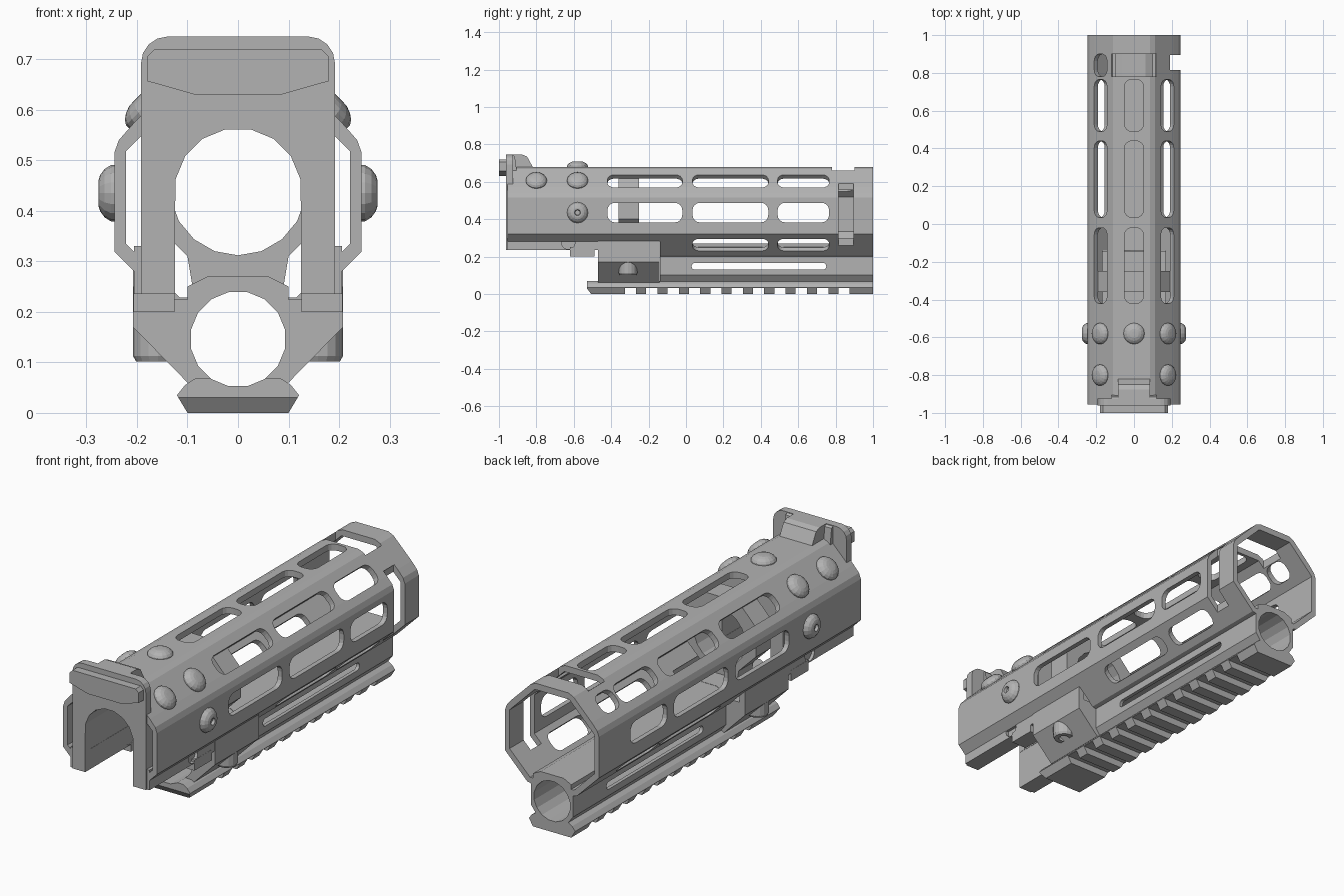
import bpy, bmesh, math
from mathutils import Vector, Matrix

if "Cube" in bpy.data.objects:
    bpy.data.objects.remove(bpy.data.objects["Cube"])

metal = bpy.data.materials.new("grey_metal")
metal.use_nodes = True
GREY = (0.45, 0.45, 0.45, 1)
metal.diffuse_color = GREY
metal.node_tree.nodes["Principled BSDF"].inputs["Base Color"].default_value = GREY


def finish(name, bm, matrix=None):
    if matrix:
        bm.transform(matrix)
    bmesh.ops.recalc_face_normals(bm, faces=bm.faces)
    mesh = bpy.data.meshes.new(name)
    bm.to_mesh(mesh)
    bm.free()
    mesh.materials.append(metal)
    ob = bpy.data.objects.new(name, mesh)
    bpy.context.collection.objects.link(ob)
    return ob


def prism(name, pts, lo, hi, matrix=None):
    """Extrude an (x, z) outline along y."""
    bm = bmesh.new()
    a = [bm.verts.new((x, lo, z)) for x, z in pts]
    b = [bm.verts.new((x, hi, z)) for x, z in pts]
    bm.faces.new(a)
    bm.faces.new(b[::-1])
    for i in range(len(a)):
        j = (i + 1) % len(a)
        bm.faces.new((a[i], b[i], b[j], a[j]))
    return finish(name, bm, matrix)


def mirrored(pts):
    """Complete a half outline across x = 0."""
    return pts + [(-x, z) for x, z in reversed(pts)]


def box(name, x, y, z):
    return prism(name, [(x[0], z[0]), (x[1], z[0]), (x[1], z[1]), (x[0], z[1])], *y)


def circle(r, n, cx=0, cz=0):
    return [(cx + r * math.cos(math.tau * (i + .5) / n),
             cz + r * math.sin(math.tau * (i + .5) / n)) for i in range(n)]


def rounded(w, h, r):
    """Rounded rectangle outline centred on the origin."""
    out = []
    for q, (sx, sz) in enumerate(((1, 1), (-1, 1), (-1, -1), (1, -1))):
        for k in range(5):
            t = math.pi / 2 * (q + k / 4)
            out.append((sx * (w / 2 - r) + r * math.cos(t), sz * (h / 2 - r) + r * math.sin(t)))
    return out


def facing(loc, normal):
    """Local z to the normal, local x along world y."""
    z = Vector(normal).normalized()
    x = Vector((0, 1, 0))
    m = Matrix((x, z.cross(x), z)).transposed().to_4x4()
    return Matrix.Translation(loc) @ m


def slot(loc, normal, length, width, depth=.04):
    """Rounded cutter through a wall plus a shallow rim."""
    m = facing(loc, normal) @ Matrix.Rotation(math.pi / 2, 4, 'X')
    r = width * .35
    return [prism("cutter", rounded(length, width, r), -.05, depth, m),
            prism("cutter", rounded(length + .02, width + .02, r + .01), -.05, .007, m)]


def cut(ob, cutters):
    for c in cutters:
        c.hide_render = True
        mod = ob.modifiers.new("cut", 'BOOLEAN')
        mod.object, mod.operation, mod.solver = c, 'DIFFERENCE', 'EXACT'
    dg = bpy.context.evaluated_depsgraph_get()
    mesh = bpy.data.meshes.new_from_object(ob.evaluated_get(dg))
    ob.modifiers.clear()
    ob.data = mesh
    for c in cutters:
        bpy.data.objects.remove(c)
    return ob


def lathe(name, profile, loc, normal, n=16):
    bm = bmesh.new()
    rings = [[bm.verts.new((r * math.cos(math.tau * i / n), r * math.sin(math.tau * i / n), h))
              for i in range(n)] for r, h in profile]
    for a, b in zip(rings, rings[1:]):
        for i in range(n):
            j = (i + 1) % n
            bm.faces.new((a[i], a[j], b[j], b[i]))
    bm.faces.new(rings[0])
    bm.faces.new(rings[-1])
    return finish(name, bm, facing(loc, normal))


# Handguard shell with the tube channel below it
outer = mirrored([(.085, .68), (.112, .668), (.208, .572), (.236, .54), (.245, .515), (.245, .32),
                  (.13, .205), (.11, .2), (.11, .1), (.08, .06)])
inner = mirrored([(.09, .65), (.222, .518), (.222, .335), (.115, .228), (.1, .228),
                  (.1, .25), (.06, .27)])
shell = prism("handguard_shell", outer, -.955, 1)
cuts = [prism("cutter", inner, -1.1, 1.1),
        box("cutter", (-.3, .3), (-1.1, -.14), (-.1, .28)),
        prism("cutter", circle(.095, 16, 0, .146), -.3, 1.1)]

# Accessory slots on the eight walls
for lo, hi in ((-.41, -.03), (.045, .43), (.5, .755)):
    mid, length = (lo + hi) / 2, hi - lo
    cuts += slot((0, mid, .68), (0, 0, 1), length, .08)
    for s in (-1, 1):
        cuts += slot((s * .177, mid, .603), (s, 0, 1), length, .076)
        cuts += slot((s * .245, mid, .435), (s, 0, 0), length, .085)
        if lo > 0:
            cuts += slot((s * .1875, mid, .2625), (s, 0, -1), length, .072)

# Openings near the rear end and long grooves on the channel
cuts += [box("cutter", (-.12, .12), (.78, .9), (.6, .75)),
         box("cutter", (.185, .3), (.815, .895), (.255, .59))]
cuts += slot((-.177, .84, .603), (-1, 0, 1), .1, .076)
for s in (-1, 1):
    m = facing((s * .11, .39, .148), (s, 0, 0)) @ Matrix.Rotation(math.pi / 2, 4, 'X')
    cuts.append(prism("cutter", rounded(.72, .036, .017), -.03, .008, m))
cut(shell, cuts)

# Saddle that carries the front of the tube
saddle = prism("tube_saddle", mirrored([(.06, .27), (.1, .25), (.1, .225), (.18, .225), (.18, .285),
                                        (.208, .285), (.208, .17), (.1, .06)]), -.47, -.142)
cut(saddle, [prism("cutter", circle(.095, 16, 0, .146), -.6, 0)])

# Front block, arched for the barrel, with side legs
block = prism("front_block", mirrored([(.1, .636), (.192, .54), (.192, .235)]), -.95, -.45)
cut(block, [prism("cutter", circle(.127, 16, 0, .438), -1.1, 0),
            box("cutter", (-.126, .126), (-1.1, 0), (0, .42))])
for s, side in ((-1, "right"), (1, "left")):
    leg = box(side + "_leg", sorted((s * .125, s * .206)), (-.955, -.46), (.235, .33))
    m = Matrix.Rotation(math.pi / 2, 4, 'Z') @ Matrix.Translation((-.63, 0, .275))
    cut(leg, [prism("cutter", circle(.036, 16), -.4, .4, m)])
    box(side + "_leg_foot", sorted((s * .126, s * .207)), (-.62, -.49), (.2, .25))

# Front plate with arch
corner = [(.14 + .052 * math.sin(a), .693 + .052 * math.cos(a))
          for a in [math.pi / 8 * k for k in range(5)]]
plate = prism("front_plate", mirrored(corner + [(.192, .235)]), -.962, -.925)
cut(plate, [prism("cutter", circle(.126, 16, 0, .438), -1.1, 0),
            box("cutter", (-.125, .125), (-1.1, 0), (0, .42))])
prism("front_bar", mirrored([(.165, .72), (.18, .705), (.18, .657), (.085, .63)]), -1, -.955)

# Hump behind the plate, with a sloping rear and a flared root
turn = Matrix.Rotation(math.pi / 2, 4, 'Z')
prism("hump", [(-.93, .66), (-.93, .745), (-.875, .745), (-.85, .735), (-.82, .68), (-.8, .66)],
      -.085, .085, turn)
prism("hump_root", [(-.93, .66), (-.93, .745), (-.915, .735), (-.905, .66)], -.12, .12, turn)

# Barrel clamp inside the shell
clamp = prism("barrel_clamp", mirrored([(.1, .636), (.19, .54), (.19, .4), (.1, .31), (.09, .25)]),
              -.36, -.25)
cut(clamp, [prism("cutter", circle(.135, 18, 0, .447), -1, 0)])

# Accessory rail with cross slots
rail = prism("bottom_rail", mirrored([(.085, .068), (.105, .055), (.121, .035), (.1, .001 - .001)]),
             -.53, 1)
cuts = [box("cutter", (-.2, .2), (y - .03, y + .03), (-.1, .032))
        for y in [-.297 + .1142 * i for i in range(11)]]
cuts.append(prism("cutter", [(-.6, -.1), (-.6, .045), (-.53, .03), (-.5, -.01), (-.5, -.1)],
                  -.3, .3, turn))
cuts.append(prism("cutter", circle(.095, 16, 0, .146), -.6, 1.1))
cut(rail, cuts)

# Domed screws
dome = [(.056, -.005), (.056, .006), (.05, .015), (.039, .023), (.025, .028), (.012, .029)]
socket = [(.056, -.005), (.056, .006), (.048, .019), (.036, .028), (.026, .031), (.016, .031),
          (.013, .018)]
lathe("top_screw", dome, (0, -.58, .68), (0, 0, 1))
for s, side in ((-1, "right"), (1, "left")):
    lathe(side + "_side_screw", socket, (s * .245, -.58, .435), (s, 0, 0))
    for y, place in ((-.8, "front"), (-.58, "rear")):
        lathe(f"{side}_{place}_edge_screw", dome, (s * .178, y, .605), (s, 0, 1))
    # Clamping screw under the saddle, head down
    lathe(side + "_clamp_screw", [(.05, -.03), (.05, .055), (.044, .066), (.024, .066), (.024, .03)],
          (s * .158, -.31, .168), (0, 0, -1))
